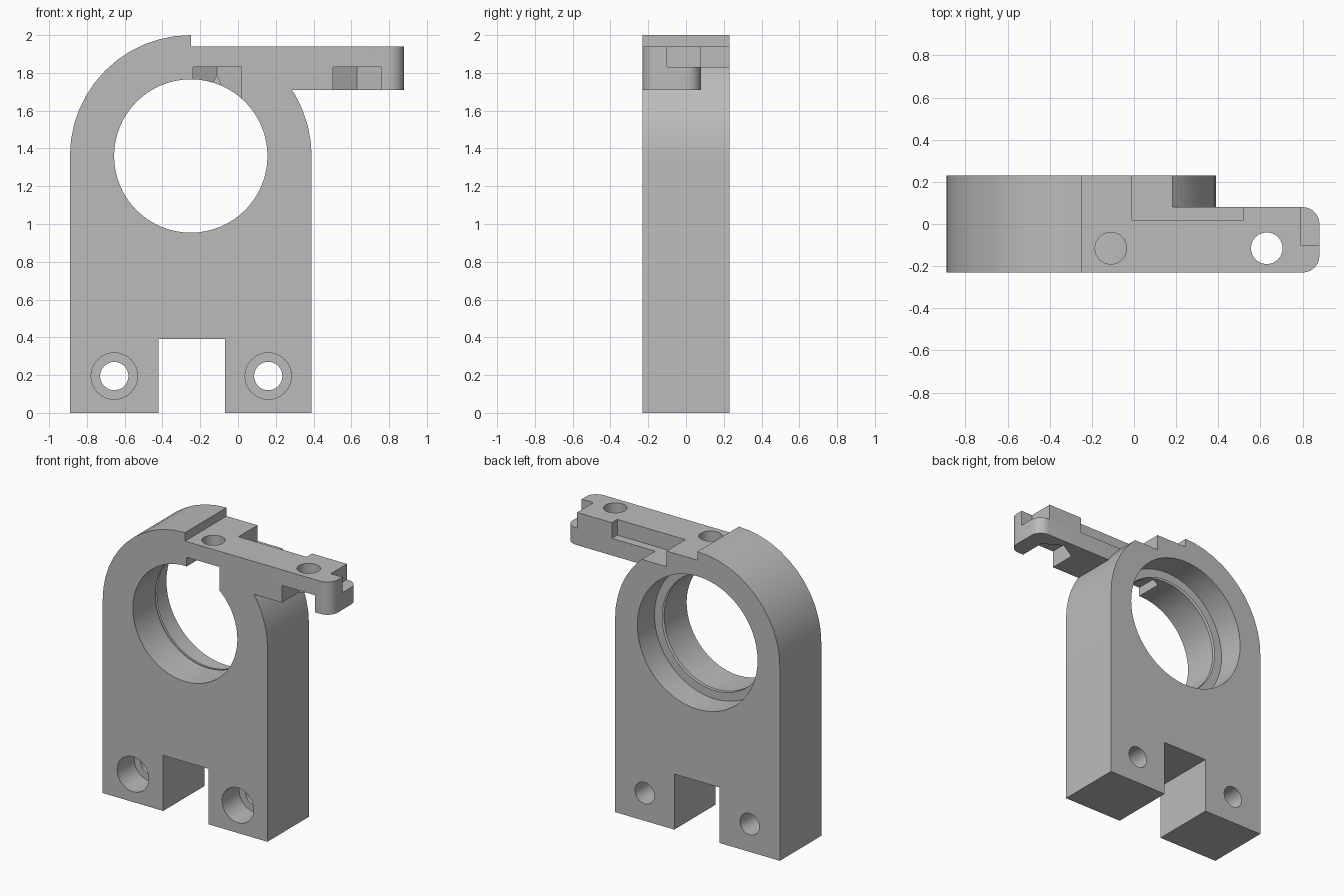
import bpy, bmesh, math
from mathutils import Matrix, Vector

cube = bpy.data.objects.get("Cube")
if cube:
    bpy.data.objects.remove(cube, do_unlink=True)

grey = bpy.data.materials.new("machined grey")
grey.use_nodes = True
grey.diffuse_color = (0.5, 0.5, 0.5, 1)
grey.node_tree.nodes["Principled BSDF"].inputs["Base Color"].default_value = (0.5, 0.5, 0.5, 1)

FRONT, BACK = -0.23, 0.23
BORE_X, BORE_Z = -0.25, 1.36
SCREWS_X = (-0.11, 0.63)
SCREW_Y = -0.115


def finish(name, bm):
    bmesh.ops.recalc_face_normals(bm, faces=bm.faces)
    mesh = bpy.data.meshes.new(name)
    bm.to_mesh(mesh)
    bm.free()
    mesh.materials.append(grey)
    ob = bpy.data.objects.new(name, mesh)
    bpy.context.collection.objects.link(ob)
    return ob


def prism(name, points, offset):
    """Extrude a closed outline of 3D points along an offset."""
    bm = bmesh.new()
    face = bm.faces.new([bm.verts.new(p) for p in points])
    out = bmesh.ops.extrude_face_region(bm, geom=[face])
    verts = [v for v in out["geom"] if isinstance(v, bmesh.types.BMVert)]
    bmesh.ops.translate(bm, verts=verts, vec=offset)
    return finish(name, bm)


def box(name, x0, x1, y0, y1, z0, z1):
    return prism(name, [(x0, y0, z0), (x1, y0, z0), (x1, y1, z0), (x0, y1, z0)], (0, 0, z1 - z0))


def tube(name, start, end, r1, r2=None, segments=32):
    """Cylinder or cone between two points."""
    a, b = Vector(start), Vector(end)
    turn = (b - a).to_track_quat('Z', 'Y').to_matrix().to_4x4()
    bm = bmesh.new()
    bmesh.ops.create_cone(bm, cap_ends=True, segments=segments, radius1=r1,
                          radius2=r1 if r2 is None else r2, depth=(b - a).length,
                          matrix=Matrix.Translation((a + b) / 2) @ turn)
    return finish(name, bm)


def boolean(target, tool, operation):
    """Apply a boolean and discard the tool."""
    tool.hide_render = True
    mod = target.modifiers.new("boolean", 'BOOLEAN')
    mod.operation, mod.solver, mod.object = operation, 'EXACT', tool
    deps = bpy.context.evaluated_depsgraph_get()
    mesh = bpy.data.meshes.new_from_object(target.evaluated_get(deps))
    target.modifiers.clear()
    target.data = mesh
    bpy.data.objects.remove(tool, do_unlink=True)


# Upright plate with an arched top and a slot between its feet
R = 0.64
left, right = BORE_X - R, BORE_X + R
outline = [(-0.42, 0), (-0.42, 0.39), (-0.07, 0.39), (-0.07, 0), (right, 0)]
for i in range(25):
    a = math.pi * i / 24
    outline.append((BORE_X + R * math.cos(a), BORE_Z + R * math.sin(a)))
outline.append((left, 0))
bracket = prism("bracket", [(x, FRONT, z) for x, z in outline], (0, BACK - FRONT, 0))

# Flat on the right half of the arch
boolean(bracket, box("arch_flat", BORE_X, 0.6, -0.4, 0.4, 1.94, 2.2), 'DIFFERENCE')

# Side arm with rounded end corners
ARM_END, ARM_BACK, r = 0.88, 0.08, 0.08
arm = [(-0.15, ARM_BACK), (-0.15, FRONT)]
for cy, start in ((FRONT + r, -90), (ARM_BACK - r, 0)):
    for i in range(9):
        a = math.radians(start + 90 * i / 8)
        arm.append((ARM_END - r + r * math.cos(a), cy + r * math.sin(a)))
boolean(bracket, prism("arm", [(x, y, 1.71) for x, y in arm], (0, 0, 0.23)), 'UNION')

# Stepped main bore, wider at the back
for name, y0, y1, r0, r1 in (("bore", -0.4, 0.4, 0.406, 0.406),
                             ("bore_step", 0.02, 0.04, 0.406, 0.467),
                             ("back_bore", 0.04, 0.4, 0.467, 0.467)):
    boolean(bracket, tube(name, (BORE_X, y0, BORE_Z), (BORE_X, y1, BORE_Z), r0, r1, 64), 'DIFFERENCE')

# Counterbored mounting holes in the feet
for x in (-0.655, 0.16):
    boolean(bracket, tube("foot_hole", (x, -0.4, 0.195), (x, 0.4, 0.195), 0.075), 'DIFFERENCE')
    boolean(bracket, tube("foot_counterbore", (x, -0.4, 0.195), (x, -0.04, 0.195), 0.123), 'DIFFERENCE')

# Screw holes and hexagonal nut slots in the arm
for x in SCREWS_X:
    h, c = 0.128, 0.148
    slot = [(x - h, -0.4), (x + h, -0.4), (x + h, SCREW_Y + c / 2), (x, SCREW_Y + c), (x - h, SCREW_Y + c / 2)]
    boolean(bracket, prism("nut_slot", [(px, py, 1.6) for px, py in slot], (0, 0, 0.23)), 'DIFFERENCE')
    boolean(bracket, tube("screw_hole", (x, SCREW_Y, 1.75), (x, SCREW_Y, 2.1), 0.075), 'DIFFERENCE')

# Step behind the arm and notch at its tip
boolean(bracket, box("back_step", -0.01, 0.52, 0.02, 0.4, 1.83, 2.1), 'DIFFERENCE')
boolean(bracket, box("tip_notch", 0.79, 1.0, -0.10, 0.2, 1.83, 2.1), 'DIFFERENCE')

# Smooth curved walls, keep edges crisp
bpy.ops.object.select_all(action='DESELECT')
bracket.select_set(True)
bpy.context.view_layer.objects.active = bracket
bpy.ops.object.shade_smooth_by_angle(angle=math.radians(20))
